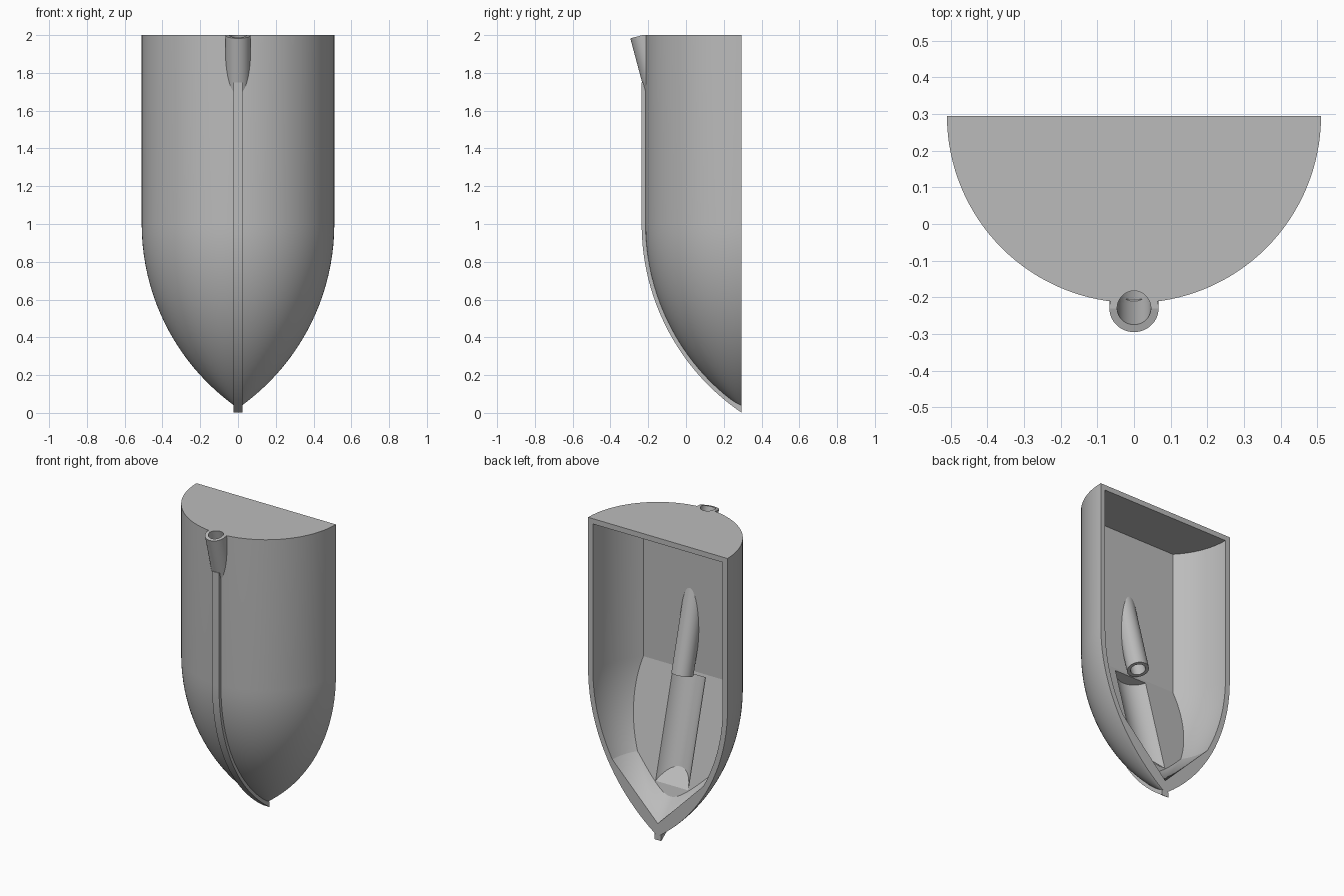
import bpy, bmesh
from math import sin, cos, pi, radians, sqrt
from mathutils import Vector, Matrix

cube = bpy.data.objects.get("Cube")
if cube:
    bpy.data.objects.remove(cube, do_unlink=True)

BACK = 0.295                      # open back plane, also the revolve axis
R, WALL = 0.51, 0.035             # hull radius and wall thickness
RHO = 1.187                       # radius of the nose arc
TILT = radians(15)
AXIS = Vector((0, sin(TILT), -cos(TILT)))     # tube direction, downwards
DEEP = Vector((0, -cos(TILT), -sin(TILT)))    # into the sloped floor
PORT = Vector((0, -0.23, 2))                  # tube mouth
TUBE_LEN = 1.035

grey = bpy.data.materials.new("plain grey")
grey.use_nodes = True
grey.diffuse_color = (0.5, 0.5, 0.5, 1)
grey.node_tree.nodes["Principled BSDF"].inputs["Base Color"].default_value = (0.5, 0.5, 0.5, 1)


def finish(bm, name):
    bmesh.ops.remove_doubles(bm, verts=bm.verts, dist=1e-5)
    bmesh.ops.recalc_face_normals(bm, faces=bm.faces)
    mesh = bpy.data.meshes.new(name)
    bm.to_mesh(mesh)
    bm.free()
    mesh.materials.append(grey)
    obj = bpy.data.objects.new(name, mesh)
    bpy.context.collection.objects.link(obj)
    return obj


def slice_off(bm, point, normal):
    """Remove what lies beyond the plane and close the cut."""
    cut = bmesh.ops.bisect_plane(bm, geom=bm.verts[:] + bm.edges[:] + bm.faces[:],
                                 plane_co=point, plane_no=normal, clear_outer=True)
    edges = [e for e in cut["geom_cut"] if isinstance(e, bmesh.types.BMEdge)]
    bmesh.ops.contextual_create(bm, geom=edges)


def nose_arc(offset, z_end, steps=28):
    """Radius and height along the nose, from the shoulder down."""
    rho, centre = RHO + offset, R - RHO
    points = []
    for i in range(steps + 1):
        z = 1 + (z_end - 1) * sin(i / steps * pi / 2)
        points.append((centre + sqrt(max(rho * rho - (z - 1) ** 2, 0)), z))
    return points


def tip_height(offset):
    return 1 - sqrt((RHO + offset) ** 2 - (R - RHO) ** 2)


def revolve(profile):
    bm = bmesh.new()
    verts = [bm.verts.new((r, BACK, z)) for r, z in profile]
    edges = [bm.edges.new(pair) for pair in zip(verts, verts[1:])]
    bmesh.ops.spin(bm, geom=verts + edges, cent=(0, BACK, 0), axis=(0, 0, 1),
                   angle=2 * pi, steps=128)
    bmesh.ops.remove_doubles(bm, verts=bm.verts, dist=1e-5)
    bmesh.ops.recalc_face_normals(bm, faces=bm.faces)
    return bm


def rod(radius, start, end):
    """Closed cylinder on the tube axis between two distances."""
    bm = bmesh.new()
    place = Matrix.Translation(PORT + AXIS * (start + end) / 2) @ Matrix.Rotation(TILT, 4, "X")
    bmesh.ops.create_cone(bm, cap_ends=True, segments=64, radius1=radius,
                          radius2=radius, depth=end - start, matrix=place)
    return bm


def subtract(target, cutter):
    mod = target.modifiers.new("cut", "BOOLEAN")
    mod.operation, mod.solver, mod.object = "DIFFERENCE", "EXACT", cutter
    bpy.context.view_layer.update()
    bpy.context.view_layer.objects.active = target
    bpy.ops.object.modifier_apply(modifier=mod.name)


# hull: half of a revolved bullet shape
bm = revolve([(0, 2), (R, 2)] + nose_arc(0, tip_height(0))[:-1] + [(0, tip_height(0))])
slice_off(bm, (0, BACK, 0), (0, 1, 0))
hull = finish(bm, "hull")

# cavity: revolved inside with a cone tip, a flat panel and a sloped floor
top = 2 - WALL
bm = revolve([(0, top), (R - WALL, top)] + nose_arc(-WALL, 0.445) + [(0, 0.11)])
edge = Vector((0, -0.038, 1))
slice_off(bm, edge, (0, -1, 0))
slice_off(bm, edge, DEEP)
cavity = finish(bm, "cavity_cutter")

# groove in the floor below the tube, with a slanted lower end
groove_end = 1.735
bm = rod(0.14, TUBE_LEN, groove_end)
slice_off(bm, PORT + AXIS * groove_end + DEEP * 0.073, AXIS * 0.06 + DEEP * 0.1)
groove = finish(bm, "groove_cutter")

bore = finish(rod(0.046, -0.1, TUBE_LEN + 0.1), "bore_cutter")

# tube: tilted pipe, trimmed level with the hull top
bm = rod(0.067, 0, TUBE_LEN)
slice_off(bm, (0, 0, 2), (0, 0, 1))
tube = finish(bm, "tube")

for cutter in (cavity, groove, bore):
    subtract(hull, cutter)
subtract(tube, bore)
for cutter in (cavity, groove, bore):
    bpy.data.objects.remove(cutter, do_unlink=True)

# keel: narrow rib along the front and under the nose
outer = [(R + 0.02, 1.75)] + nose_arc(0.02, tip_height(0.02))
inner = [(R - 0.01, 1.75)] + nose_arc(-0.01, tip_height(-0.01))
bm = bmesh.new()
rows = [[bm.verts.new((x, BACK - r, z)) for r, z in line]
        for x, line in ((-0.025, outer), (0.025, outer), (0.025, inner), (-0.025, inner))]
for a, b in zip(rows, rows[1:] + rows[:1]):
    for i in range(len(a) - 1):
        bm.faces.new((a[i], a[i + 1], b[i + 1], b[i]))
for end in (0, -1):
    bm.faces.new([row[end] for row in rows])
keel = finish(bm, "keel")

# smooth curved surfaces, keep the creases
bpy.ops.object.select_all(action="DESELECT")
for obj in (hull, tube, keel):
    obj.select_set(True)
bpy.context.view_layer.objects.active = hull
bpy.ops.object.shade_smooth_by_angle(angle=radians(12))
